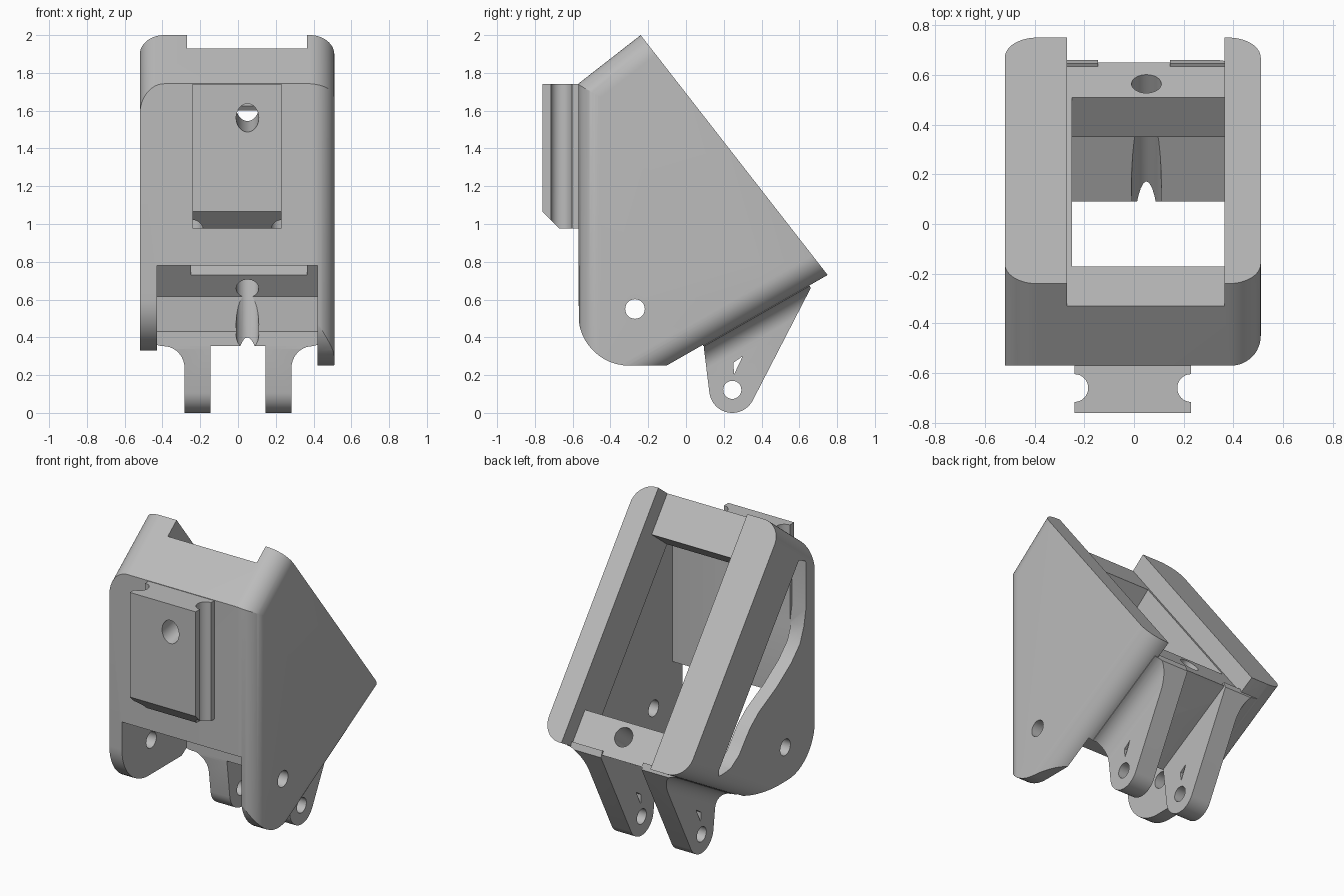
import bpy, bmesh
from math import cos, sin, radians
from mathutils import Vector

cube = bpy.data.objects.get("Cube")
if cube:
    bpy.data.objects.remove(cube)

grey = bpy.data.materials.new("plain grey")
grey.use_nodes = True
grey.diffuse_color = (0.5, 0.5, 0.5, 1)
grey.node_tree.nodes["Principled BSDF"].inputs["Base Color"].default_value = (0.5, 0.5, 0.5, 1)

X, Y, Z = Vector((1, 0, 0)), Vector((0, 1, 0)), Vector((0, 0, 1))
# Sloped mouth: S runs down the slope, D runs into the body
TOP, LOW = Vector((0, -0.24, 2.0)), Vector((0, 0.75, 0.73))
S = (LOW - TOP).normalized()
D = S.cross(X).normalized()
if D.y > 0:
    D = -D
# Lower wall: W runs up along it, N points out of it
HEEL = Vector((0, -0.09, 0.25))
W = (LOW - HEEL).normalized()
N = Vector((0, W.z, -W.y))


def arc(cx, cy, r, a0, a1, n=12, ry=None):
    ry = r if ry is None else ry
    angles = [radians(a0 + (a1 - a0) * i / n) for i in range(n + 1)]
    return [(cx + r * cos(a), cy + ry * sin(a)) for a in angles]


def circle(cx, cy, r, ry=None):
    return arc(cx, cy, r, 0, 360, 32, ry)[:-1]


def slope(s, d):
    p = TOP + S * s + D * d
    return (p.y, p.z)


def prism(name, pts, u, v, w, lo, hi, o=Vector()):
    """Extrude a 2D outline in the plane u, v along w."""
    bm = bmesh.new()
    rings = [[bm.verts.new(o + u * a + v * b + w * c) for a, b in pts] for c in (lo, hi)]
    bm.faces.new(rings[0])
    bm.faces.new(rings[1])
    for i in range(len(pts)):
        j = (i + 1) % len(pts)
        bm.faces.new((rings[0][i], rings[0][j], rings[1][j], rings[1][i]))
    bmesh.ops.recalc_face_normals(bm, faces=bm.faces)
    mesh = bpy.data.meshes.new(name)
    bm.to_mesh(mesh)
    bm.free()
    mesh.materials.append(grey)
    ob = bpy.data.objects.new(name, mesh)
    bpy.context.collection.objects.link(ob)
    return ob


def side(name, pts, lo, hi):
    return prism(name, pts, Y, Z, X, lo, hi)


def combine(ob, tool, operation="DIFFERENCE", keep=False):
    mod = ob.modifiers.new("cut", "BOOLEAN")
    mod.operation, mod.solver, mod.object = operation, "EXACT", tool
    bpy.context.view_layer.update()
    deps = bpy.context.evaluated_depsgraph_get()
    mesh = bpy.data.meshes.new_from_object(ob.evaluated_get(deps))
    ob.modifiers.clear()
    ob.data = mesh
    if not keep:
        bpy.data.objects.remove(tool)


# Main housing: side outline trimmed by rounded sections
housing = side("housing", [slope(-0.5, 0), (-0.57, 2.3)]
               + arc(-0.3, 0.52, 0.27, 180, 270) + [slope(2.218, 0)], -0.6, 0.6)
section = ([(-0.52, 3), (0.51, 3)] + arc(0.38, 0.13, 0.13, 0, -90)
           + arc(-0.39, 0.13, 0.13, -90, -180))
combine(housing, prism("mouth_section", section, X, S, D, -0.5, 3, TOP), "INTERSECT")
combine(housing, prism("wall_section", section, X, -N, W, -3, 3, LOW), "INTERSECT")
plan = [(0.7, 1.5), (-0.7, 1.5), (-0.7, -0.7), (0.3, -0.7), (0.39, -0.57)]
plan = [(0.51, 1.5), (-0.7, 1.5), (-0.7, -0.57)] + arc(0.39, -0.45, 0.12, -90, 0)
combine(housing, prism("plan_section", plan, X, Y, Z, -1, 3), "INTERSECT")

# Hollow inside, open below the front wall
cavity = [slope(0.12, 0.315), (-0.46, 1.68), (-0.46, 0.78), (-0.8, 0.78), (-0.8, 0),
          (0.09, 0), (0.09, 0.43), slope(1.51, 0.315)]
combine(housing, side("cavity", cavity, -0.43, 0.42))

# Channel across the mouth and the window through it
channel = [(-0.27, -0.5), (0.365, -0.5), (0.365, 2.5), (-0.27, 2.5)]
combine(housing, prism("channel", channel, X, S, D, -0.2, 0.115, TOP))
window = [(-0.25, 0.26), (0.365, 0.26), (0.365, 1.365), (-0.25, 1.365)]
combine(housing, prism("window", window, X, S, D, 0.05, 0.36, TOP))

# Curved side cut-out and shorter rounded ear on one side
cutout = [slope(0.13, 0.315), (-0.48, 1.67), (-0.48, 1.36), (-0.46, 1.26), (-0.42, 1.16),
          (-0.33, 1.07), (-0.18, 0.97), (0.0, 0.88), (0.09, 0.81), (0.15, 0.74),
          (0.2, 0.68), (0.28, 0.63), (0.39, 0.61), slope(1.45, 0.315)]
combine(housing, side("cutout", cutout, -0.6, -0.42))
trim = arc(-0.3, 0.6, 0.27, 180, 270) + [(0.05, 0.33), (0.05, 0), (-0.8, 0), (-0.8, 0.6)]
combine(housing, side("ear_trim", trim, -0.6, -0.425))

# Pivot holes in both ears, and the slanted screw hole
combine(housing, side("pivot_hole", circle(-0.27, 0.55, 0.052), -0.7, 0.7))
start = Vector((0, 0.575, 0.79))
combine(housing, prism("screw_hole", circle(0.05, 0, 0.06), X, S, D, -0.2, 0.8, start))

# Front mounting block with chamfered foot and side grooves
block = side("mounting_block", [(-0.76, 1.74), (-0.55, 1.74), (-0.55, 0.975),
                                (-0.67, 0.975), (-0.76, 1.065)], -0.24, 0.23)
for x in (-0.24, 0.23):
    combine(block, prism("groove", circle(x, -0.66, 0.056), X, Y, Z, 0.5, 2))
tilt = radians(11)
hole = prism("front_hole", circle(0.05, 0, 0.06, 0.075), X, Z,
             Vector((0, cos(tilt), sin(tilt))), -0.1, 0.42, Vector((0, -0.76, 1.562)))
combine(block, hole, keep=True)
combine(housing, hole)

# Two hinge legs under the lower wall, filleted on the outside
parts = [housing, block]
outline = ([(0.095, 0.385), (0.645, 0.70), (0.66, 0.66)]
           + arc(0.245, 0.122, 0.122, -28, -172, 20) + [(0.095, 0.34)])
for name, k in (("right_leg", -1), ("left_leg", 1)):
    leg = side(name, outline, -0.5, 0.5)
    profile = ([(k * 0.145, 0.8), (k * 0.145, -0.1), (k * 0.39, -0.1)]
               + [(k * a, b) for a, b in arc(0.39, 0.11, 0.107, -90, -180)]
               + [(k * 0.283, 0.8)])
    combine(leg, prism("leg_section", profile, X, N, W, -2, 2, HEEL), "INTERSECT")
    combine(leg, side("hinge_hole", circle(0.245, 0.122, 0.048), -0.6, 0.6))
    combine(leg, side("slot", [(0.255, 0.205), (0.25, 0.265), (0.30, 0.30)], -0.6, 0.6))
    parts.append(leg)

# Smooth curved surfaces, keep edges sharp
bpy.ops.object.select_all(action="DESELECT")
for ob in parts:
    ob.select_set(True)
    bpy.context.view_layer.objects.active = ob
bpy.ops.object.shade_smooth_by_angle(angle=radians(25))
